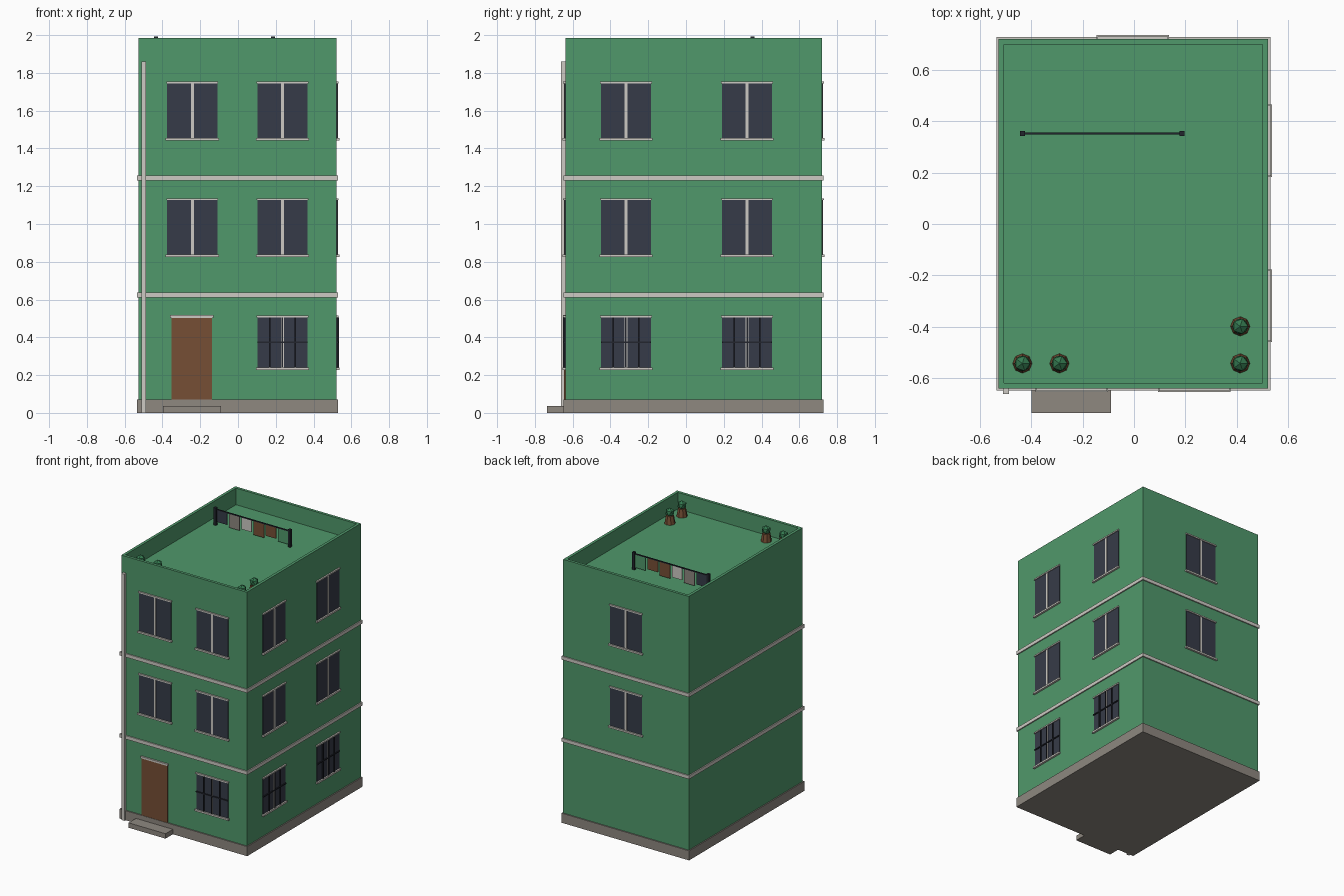
import bpy, bmesh
from mathutils import Matrix, Vector

if "Cube" in bpy.data.objects:
    bpy.data.objects.remove(bpy.data.objects["Cube"], do_unlink=True)


def material(name, r, g, b):
    """Flat material from 0-255 display values, stored as linear."""
    colour = [(c / 255 / 12.92) if c < 11 else ((c / 255 + 0.055) / 1.055) ** 2.4 for c in (r, g, b)] + [1]
    m = bpy.data.materials.new(name)
    m.use_nodes = True
    m.diffuse_color = colour
    m.node_tree.nodes["Principled BSDF"].inputs["Base Color"].default_value = colour
    return m


GREEN = material("wall green", 80, 152, 107)
TRIM = material("pale stone trim", 205, 202, 195)
STONE = material("grey stone", 142, 136, 128)
GLASS = material("dark glass", 54, 59, 72)
IRON = material("dark iron", 34, 37, 45)
BROWN = material("brown wood", 118, 79, 53)
LEAF = material("leaf green", 52, 122, 80)

# Main dimensions
CX, CY = -0.0025, 0.04
HX, HY = 0.524, 0.679
LIP = 0.0085
ROOF, CAP, TOP, STOREY = 1.86, 1.985, 2.0, 0.618


def add_object(name, bm, mat):
    mesh = bpy.data.meshes.new(name)
    bmesh.ops.recalc_face_normals(bm, faces=bm.faces[:])
    bm.to_mesh(mesh)
    bm.free()
    mesh.materials.append(mat)
    obj = bpy.data.objects.new(name, mesh)
    bpy.context.collection.objects.link(obj)
    return obj


def box_mesh(a, b):
    a, b = Vector(a), Vector(b)
    size = Vector([abs(v) for v in b - a])
    bm = bmesh.new()
    bmesh.ops.create_cube(bm, size=1, matrix=Matrix.Translation((a + b) / 2) @ Matrix.Diagonal(size.to_4d()))
    return bm


def box(name, a, b, mat):
    return add_object(name, box_mesh(a, b), mat)


def slab(name, z0, z1, mat, grow=LIP):
    """Layer running around the whole building."""
    return box(name, (CX - HX - grow, CY - HY - grow, z0), (CX + HX + grow, CY + HY + grow, z1), mat)


# Building body with a sunken roof terrace
bm = box_mesh((CX - HX, CY - HY, 0.01), (CX + HX, CY + HY, CAP))
bm.faces.ensure_lookup_table()
roof = max(bm.faces, key=lambda f: f.calc_center_median().z)
bmesh.ops.inset_region(bm, faces=[roof], thickness=0.03)
shaft = bmesh.ops.extrude_discrete_faces(bm, faces=[roof])["faces"]
bmesh.ops.translate(bm, verts=shaft[0].verts[:], vec=(0, 0, ROOF - CAP))
add_object("building_body", bm, GREEN)

# Plinth and storey bands
slab("plinth", 0, 0.072, STONE)
for i in range(2):
    z = 0.612 + i * STOREY
    slab(f"storey_band_{i + 1}", z, z + 0.026, TRIM)

# Parapet coping ring
bm = bmesh.new()
bmesh.ops.create_grid(bm, x_segments=1, y_segments=1, size=1,
                      matrix=Matrix.Translation((CX, CY, TOP)) @ Matrix.Diagonal((HX + LIP, HY + LIP, 1, 1)))
bm.faces.ensure_lookup_table()
inner = bm.faces[0]
bmesh.ops.inset_region(bm, faces=[inner], thickness=0.045)
bmesh.ops.delete(bm, geom=[inner], context='FACES')
coping = add_object("parapet_coping", bm, TRIM)
solid = coping.modifiers.new("thickness", 'SOLIDIFY')
solid.thickness = TOP - CAP
solid.offset = -1

# Wall mappings: distance along, distance outward, height -> world
WALLS = {
    "front": lambda u, d, z: (u, CY - HY - d, z),
    "right": lambda u, d, z: (CX + HX + d, u, z),
    "back": lambda u, d, z: (u, CY + HY + d, z),
}


def wall_box(name, wall, u, half, z0, z1, depth, mat):
    to_world = WALLS[wall]
    box(name, to_world(u - half, -0.005, z0), to_world(u + half, depth, z1), mat)


def window(wall, u, z0, z1, barred, tag):
    name = f"{wall}_window_{tag}"
    wall_box(name + "_glass", wall, u, 0.133, z0, z1, 0.004, GLASS)
    wall_box(name + "_mullion", wall, u, 0.008, z0, z1, 0.007, TRIM)
    wall_box(name + "_sill", wall, u, 0.141, z0 - 0.013, z0, 0.015, TRIM)
    wall_box(name + "_lintel", wall, u, 0.137, z1, z1 + 0.01, 0.011, TRIM)
    if barred:
        for k in (-1, 0, 1):
            wall_box(f"{name}_bar_{k + 2}", wall, u + k * 0.067, 0.004, z0, z1, 0.012, IRON)
        mid = (z0 + z1) / 2
        wall_box(name + "_cross_bar", wall, u, 0.133, mid - 0.004, mid + 0.004, 0.011, IRON)


# Windows: ground floor barred, upper floors plain
LAYOUT = [("front", 0.235, 0), ("front", -0.242, 1), ("right", -0.318, 0),
          ("right", 0.323, 0), ("back", -0.005, 1)]
for n, (wall, u, first) in enumerate(LAYOUT):
    for floor in range(first, 3):
        z0 = 0.838 + (floor - 1) * STOREY if floor else 0.24
        z1 = z0 + (0.288 if floor else 0.266)
        window(wall, u, z0, z1, floor == 0, f"{n + 1}_floor_{floor}")

# Door, lintel, step and drainpipe
wall_box("door", "front", -0.245, 0.107, 0.072, 0.503, 0.006, BROWN)
wall_box("door_lintel", "front", -0.245, 0.114, 0.503, 0.517, 0.012, TRIM)
box("door_step", (-0.398, -0.735, 0), (-0.09, CY - HY, 0.037), STONE)
box("drainpipe", (-0.51, -0.661, 0), (-0.486, CY - HY, ROOF), TRIM)

# Washing line on the roof
LINE_Y = 0.352
for side, x in (("right", -0.434), ("left", 0.186)):
    box(f"line_post_{side}", (x - 0.01, LINE_Y - 0.01, ROOF), (x + 0.01, LINE_Y + 0.01, 1.992), IRON)
box("washing_line", (-0.434, LINE_Y - 0.004, 1.974), (0.186, LINE_Y + 0.004, 1.982), IRON)
LAUNDRY = [(GLASS, 0.09), (STONE, 0.105), (TRIM, 0.09), (BROWN, 0.105), (BROWN, 0.085), (GREEN, 0.1)]
for i, (mat, drop) in enumerate(LAUNDRY):
    x = -0.378 + i * 0.102
    box(f"laundry_{i + 1}", (x - 0.043, LINE_Y - 0.003, 1.976 - drop), (x + 0.043, LINE_Y + 0.003, 1.976), mat)

# Potted plants
for i, (x, y) in enumerate([(-0.434, -0.542), (-0.29, -0.542), (0.413, -0.542), (0.413, -0.398)]):
    bm = bmesh.new()
    bmesh.ops.create_cone(bm, cap_ends=True, segments=8, radius1=0.038, radius2=0.028, depth=0.06,
                          matrix=Matrix.Translation((x, y, ROOF + 0.03)))
    add_object(f"plant_pot_{i + 1}", bm, BROWN)
    bm = bmesh.new()
    bmesh.ops.create_icosphere(bm, subdivisions=1, radius=0.034, matrix=Matrix.Translation((x, y, ROOF + 0.083)))
    add_object(f"plant_leaves_{i + 1}", bm, LEAF)
